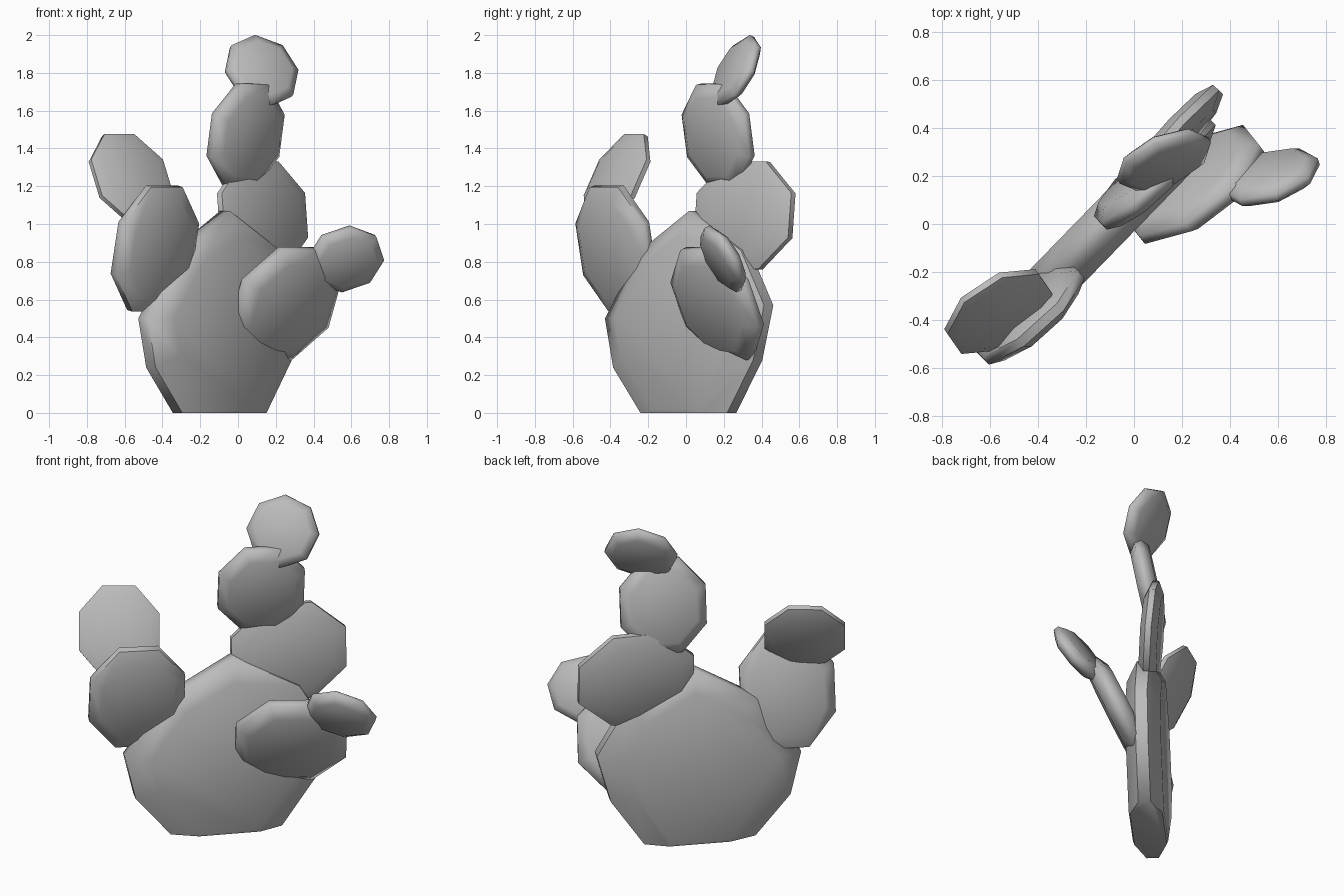
import bpy, bmesh
from math import cos, sin, radians
from mathutils import Vector

cube = bpy.data.objects.get("Cube")
if cube:
    bpy.data.objects.remove(cube, do_unlink=True)

# Single plain grey
grey = bpy.data.materials.new("plain_grey")
grey.use_nodes = True
color = (0.5, 0.5, 0.5, 1)
grey.diffuse_color = color
grey.node_tree.nodes["Principled BSDF"].inputs["Base Color"].default_value = color


def octagon(spin):
    """Eight-sided outline reaching about one unit each way."""
    size = 1 / cos(radians(spin))
    angles = [radians(45 * i + spin) for i in range(8)]
    return [(size * cos(a), size * sin(a)) for a in angles]


def make_pad(name, outline, center, across, up, half_thick, cut_base=False):
    """Cushion-shaped slab: flat faces, bevelled border and a narrow rim."""
    center, across, up = Vector(center), Vector(across), Vector(up)
    normal = across.cross(up).normalized() * half_thick
    bm = bmesh.new()
    rings = []
    for scale, depth in ((0.77, -1), (1, -0.35), (1, 0.35), (0.77, 1)):
        rings.append([bm.verts.new(center + across * s * scale + up * t * scale
                                   + normal * depth) for s, t in outline])
    count = len(outline)
    for low, high in zip(rings, rings[1:]):
        for i in range(count):
            j = (i + 1) % count
            bm.faces.new((low[i], low[j], high[j], high[i]))
    bm.faces.new(rings[0][::-1])
    bm.faces.new(rings[-1])
    if cut_base:
        geom = bm.verts[:] + bm.edges[:] + bm.faces[:]
        cut = bmesh.ops.bisect_plane(bm, geom=geom, plane_co=(0, 0, 0),
                                     plane_no=(0, 0, 1), clear_inner=True)
        edges = [e for e in cut["geom_cut"] if isinstance(e, bmesh.types.BMEdge)]
        bmesh.ops.holes_fill(bm, edges=edges, sides=0)
    bmesh.ops.recalc_face_normals(bm, faces=bm.faces[:])
    mesh = bpy.data.meshes.new(name)
    bm.to_mesh(mesh)
    bm.free()
    mesh.materials.append(grey)
    obj = bpy.data.objects.new(name, mesh)
    bpy.context.collection.objects.link(obj)
    bpy.ops.object.select_all(action="DESELECT")
    obj.select_set(True)
    bpy.context.view_layer.objects.active = obj
    bpy.ops.object.shade_smooth_by_angle(angle=radians(60))


# Large trunk pad, cut flat at the ground
trunk = [(-0.22, -0.65), (0.22, -0.65), (0.5, -0.24), (0.58, 0.05), (0.41, 0.34),
         (0.03, 0.55), (-0.33, 0.34), (-0.59, -0.02), (-0.53, -0.28)]
make_pad("trunk_pad", trunk, (-0.09, 0.02, 0.52), (0.7, 0.72, 0), (0, 0, 1), 0.1, True)

# Smaller pads: outline spin, center, half-width vector, half-height vector, half thickness
flat, pointed = 22.5, 0
pads = {
    "right_lower_pad": (flat, (-0.44, -0.37, 0.87), (0.2, 0.18, 0), (0.05, -0.05, 0.33), 0.06),
    "right_upper_pad": (flat, (-0.565, -0.365, 1.24), (0.19, 0.125, 0), (-0.07, 0.1, 0.23), 0.04),
    "back_lower_pad": (flat, (0.13, 0.31, 1.045), (0.22, 0.25, 0), (-0.02, 0.02, 0.285), 0.05),
    "back_middle_pad": (flat, (0.04, 0.17, 1.47), (0.18, 0.165, 0), (0.035, -0.035, 0.27), 0.055),
    "top_pad": (pointed, (0.125, 0.265, 1.81), (0.19, 0.085, 0), (-0.04, 0.085, 0.185), 0.04),
    "left_lower_pad": (flat, (0.25, 0.165, 0.58), (0.25, 0.19, 0), (0.08, -0.1, 0.29), 0.065),
    "left_upper_pad": (pointed, (0.57, 0.195, 0.815), (0.2, 0.065, 0), (0.025, -0.085, 0.17), 0.045),
}
for name, (spin, center, across, up, half_thick) in pads.items():
    make_pad(name, octagon(spin), center, across, up, half_thick)
